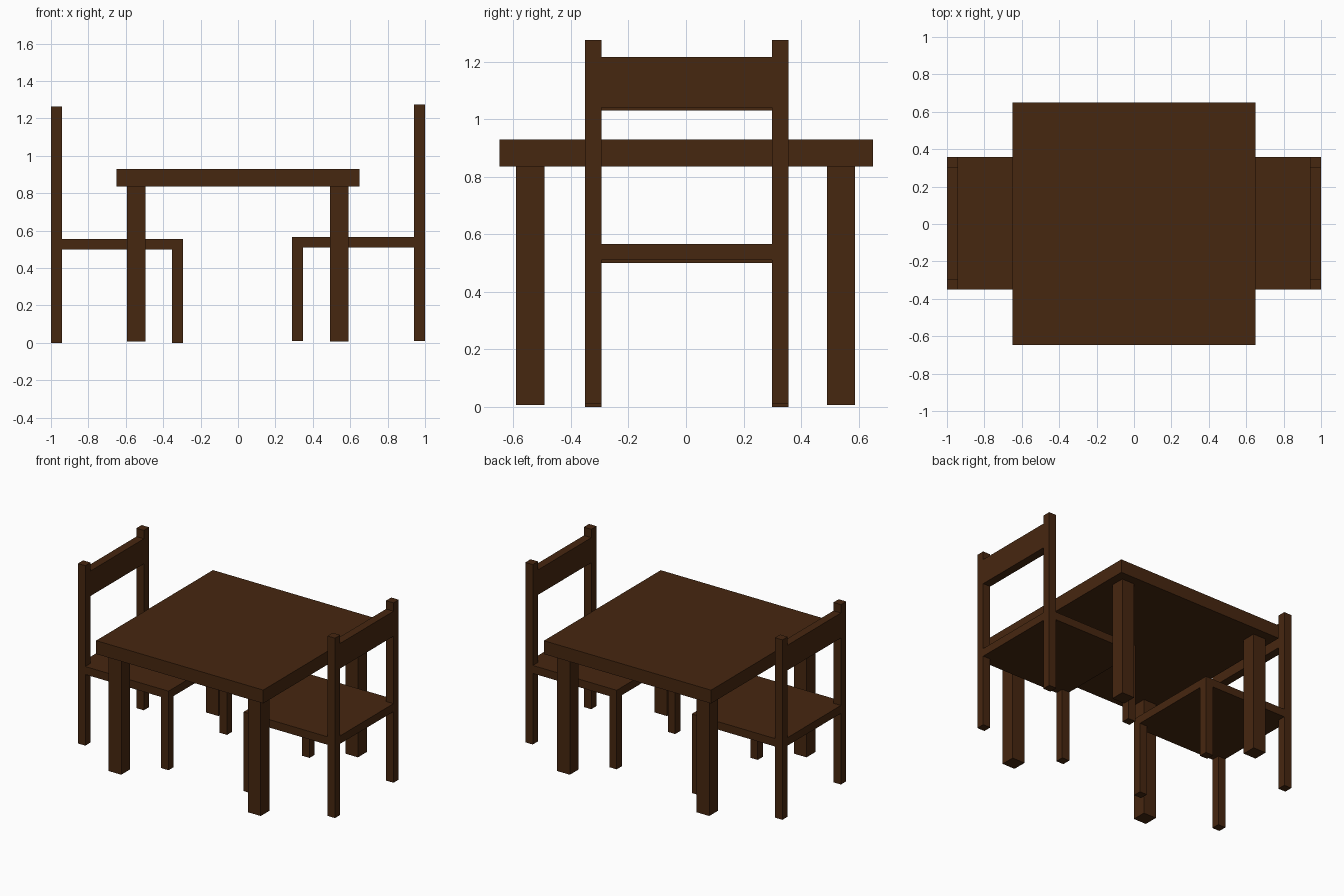
import bpy, bmesh

if "Cube" in bpy.data.objects:
    bpy.data.objects.remove(bpy.data.objects["Cube"])

wood = bpy.data.materials.new("dark_wood")
wood.diffuse_color = (0.062, 0.020, 0.005, 1)
wood.use_nodes = True
wood.node_tree.nodes["Principled BSDF"].inputs["Base Color"].default_value = wood.diffuse_color


def box(name, x, y, z):
    """Box spanning the given (min, max) range on each axis."""
    bm = bmesh.new()
    bmesh.ops.create_cube(bm, size=1)
    for v in bm.verts:
        for i, (a, b) in enumerate((x, y, z)):
            v.co[i] = a if v.co[i] < 0 else b
    mesh = bpy.data.meshes.new(name)
    bm.to_mesh(mesh)
    bm.free()
    mesh.materials.append(wood)
    obj = bpy.data.objects.new(name, mesh)
    bpy.context.collection.objects.link(obj)
    return obj


# Table
box("table_top", (-0.65, 0.65), (-0.648, 0.65), (0.836, 0.93))
for x in (-0.593, 0.492):
    for y in (-0.59, 0.49):
        box("table_leg", (x, x + 0.098), (y, y + 0.098), (0.006, 0.836))


def chair(prefix, side, inner, z0):
    """Chair whose back is at x = side and whose front edge is at x = inner."""
    def span(a, b):
        return tuple(sorted((side * a, side * b)))

    t = 0.058
    y0, y1 = -0.351, 0.357
    for y in ((y0, y0 + t), (y1 - t, y1)):
        box(prefix + "_back_post", span(1 - t, 1), y, (z0, z0 + 1.265))
        box(prefix + "_front_leg", span(inner, inner + t), y, (z0, z0 + 0.50))
    # Seat slab, continued between the back posts
    box(prefix + "_seat", span(inner, 1 - t), (y0, y1), (z0 + 0.50, z0 + 0.556))
    box(prefix + "_seat_rear", span(1 - t, 1), (y0 + t, y1 - t), (z0 + 0.50, z0 + 0.556))
    box(prefix + "_backrest", span(1 - t, 1), (y0 + t, y1 - t), (z0 + 1.03, z0 + 1.206))


chair("left_chair", -1, 0.295, 0.0)
chair("right_chair", 1, 0.289, 0.01)
